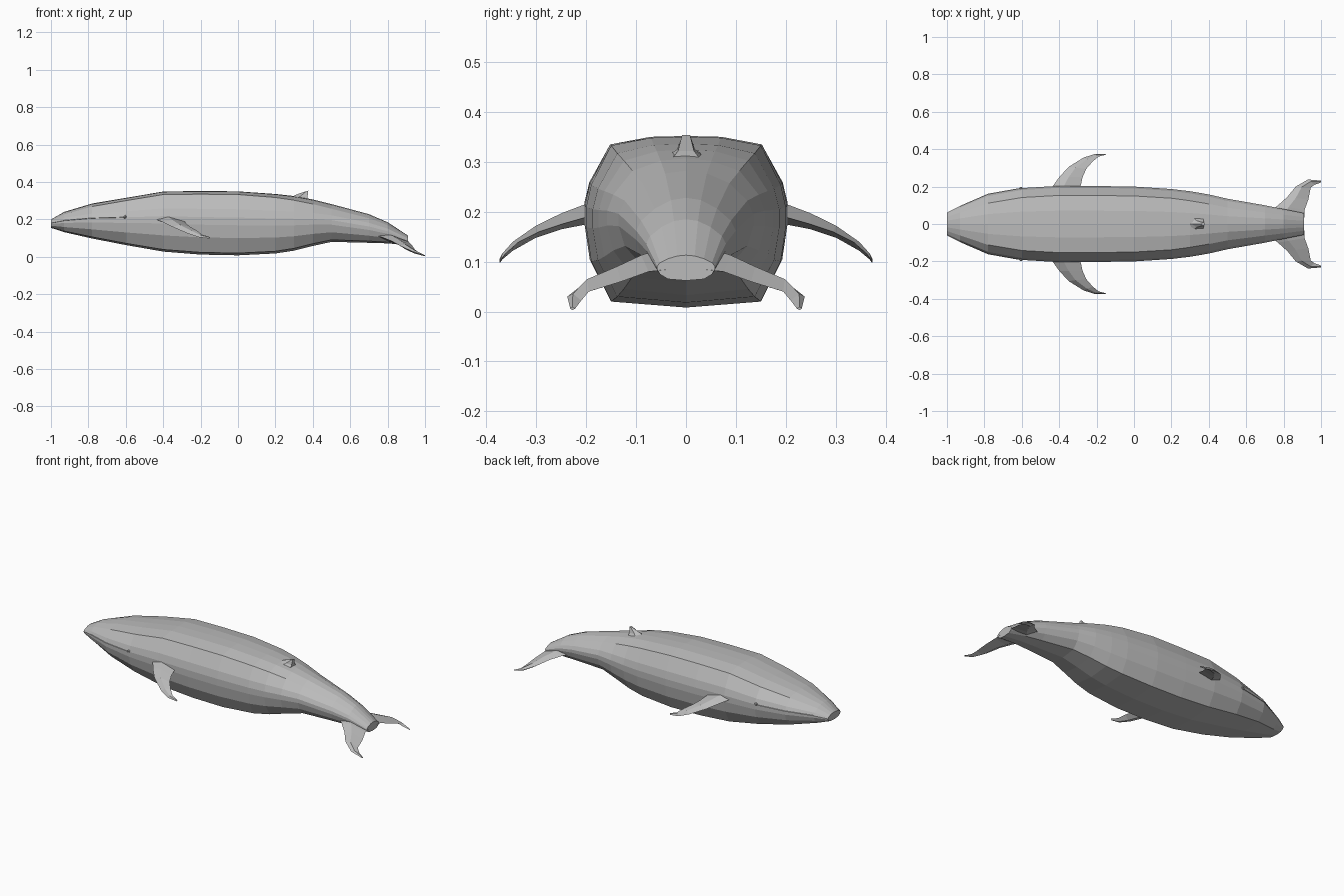
import bpy, bmesh
from mathutils import Vector

cube = bpy.data.objects.get("Cube")
if cube:
    bpy.data.objects.remove(cube, do_unlink=True)

grey = bpy.data.materials.new("whale grey")
grey.use_nodes = True
COLOUR = (0.5, 0.5, 0.5, 1)
grey.diffuse_color = COLOUR
grey.node_tree.nodes["Principled BSDF"].inputs["Base Color"].default_value = COLOUR


def loft(name, rings, mirror=False):
    """Skin closed rings of points and cap both ends."""
    bm = bmesh.new()
    loops = [[bm.verts.new(p) for p in ring] for ring in rings]
    for a, b in zip(loops, loops[1:]):
        n = len(a)
        for i in range(n):
            j = (i + 1) % n
            bm.faces.new((a[i], a[j], b[j], b[i]))
    bm.faces.new(loops[0])
    bm.faces.new(loops[-1])
    bmesh.ops.recalc_face_normals(bm, faces=bm.faces)
    mesh = bpy.data.meshes.new(name)
    bm.to_mesh(mesh)
    bm.free()
    mesh.materials.append(grey)
    obj = bpy.data.objects.new(name, mesh)
    bpy.context.collection.objects.link(obj)
    if mirror:
        mod = obj.modifiers.new("Mirror", "MIRROR")
        mod.use_axis = (False, True, False)
        mod.use_mirror_merge = False
    return obj


def fin_rings(stations):
    """Diamond sections from leading edge, trailing edge and thickness."""
    rings = []
    for lead, trail, thick in stations:
        a, b = Vector(lead), Vector(trail)
        mid = a.lerp(b, 0.4)
        up = Vector((0, 0, thick / 2))
        rings.append([a, mid + up, b, mid - up])
    return rings


# Body: boxy section amidships, rounder at both ends (side, height fractions)
boxy = [(0, 1), (.35, .995), (.75, .95), (.95, .72), (1, .59),
        (1, .47), (.95, .27), (.75, .035), (0, 0)]
rounded = [(0, 1), (.3, .97), (.62, .86), (.9, .7), (1, .57),
           (1, .45), (.9, .25), (.62, .06), (0, 0)]
# x, bottom, top, half width, boxiness
stations = [
    (-1, .155, .2, .06, 0), (-.93, .132, .24, .095, .2), (-.78, .098, .285, .16, .6),
    (-.6, .063, .315, .192, .9), (-.4, .028, .349, .204, 1), (-.2, .012, .352, .203, 1),
    (0, .008, .35, .2, 1), (.2, .018, .336, .187, .9), (.3, .033, .325, .175, .7),
    (.4, .058, .307, .158, .45), (.5, .08, .282, .135, .2), (.7, .075, .228, .1, 0),
    (.8, .072, .185, .08, 0), (.91, .062, .113, .058, 0)]


def body_ring(x, low, high, width, box):
    half = []
    for (bs, bh), (rs, rh) in zip(boxy, rounded):
        side = rs + (bs - rs) * box
        height = rh + (bh - rh) * box
        half.append((x, side * width, low + (high - low) * height))
    return half + [(px, -py, pz) for px, py, pz in half[-2:0:-1]]


rings = [body_ring(*s) for s in stations]
loft("body", rings)

# Mouth line: a slim ridge along the widest row of the head
lip = []
for ring in rings[:4]:
    x, y, z = ring[4]
    lip.append([(x, y - .004, z + .003), (x, y + .002, z), (x, y - .004, z - .003)])
loft("mouth_line", lip, True)

# Eyes: small bumps at the ends of the mouth
bpy.ops.mesh.primitive_ico_sphere_add(subdivisions=1, radius=.01, location=(-.605, .19, .214))
eye = bpy.context.object
eye.name = "eye"
eye.data.materials.append(grey)
bpy.ops.object.transform_apply(location=True, rotation=False, scale=False)
eye.modifiers.new("Mirror", "MIRROR").use_axis = (False, True, False)

# Flippers: swept back and drooping
loft("flippers", fin_rings([
    ((-.45, .18, .205), (-.29, .18, .195), .045),
    ((-.4, .25, .185), (-.275, .25, .175), .032),
    ((-.35, .305, .16), (-.255, .295, .16), .024),
    ((-.27, .355, .125), (-.22, .335, .14), .018),
    ((-.21, .374, .105), (-.19, .36, .118), .012),
    ((-.155, .374, .098), (-.15, .37, .106), .006)]), True)

# Tail flukes
loft("flukes", fin_rings([
    ((.72, .06, .12), (.91, .03, .085), .04),
    ((.77, .1, .105), (.912, .075, .08), .036),
    ((.82, .145, .085), (.932, .13, .06), .03),
    ((.865, .2, .06), (.945, .195, .04), .026),
    ((.93, .238, .03), (.965, .21, .022), .018),
    ((1, .232, .006), (1, .222, .006), .006)]), True)

# Dorsal fin: a small hooked wedge with a flared base
loft("dorsal_fin", [
    [(.28, 0, .315), (.3, .05, .305), (.372, .04, .29), (.372, -.04, .29), (.3, -.05, .305)],
    [(.31, 0, .332), (.335, .018, .325), (.372, .016, .322),
     (.372, -.016, .322), (.335, -.018, .325)],
    [(.36, 0, .35), (.365, .008, .35), (.376, .008, .354),
     (.376, -.008, .354), (.365, -.008, .35)]])
